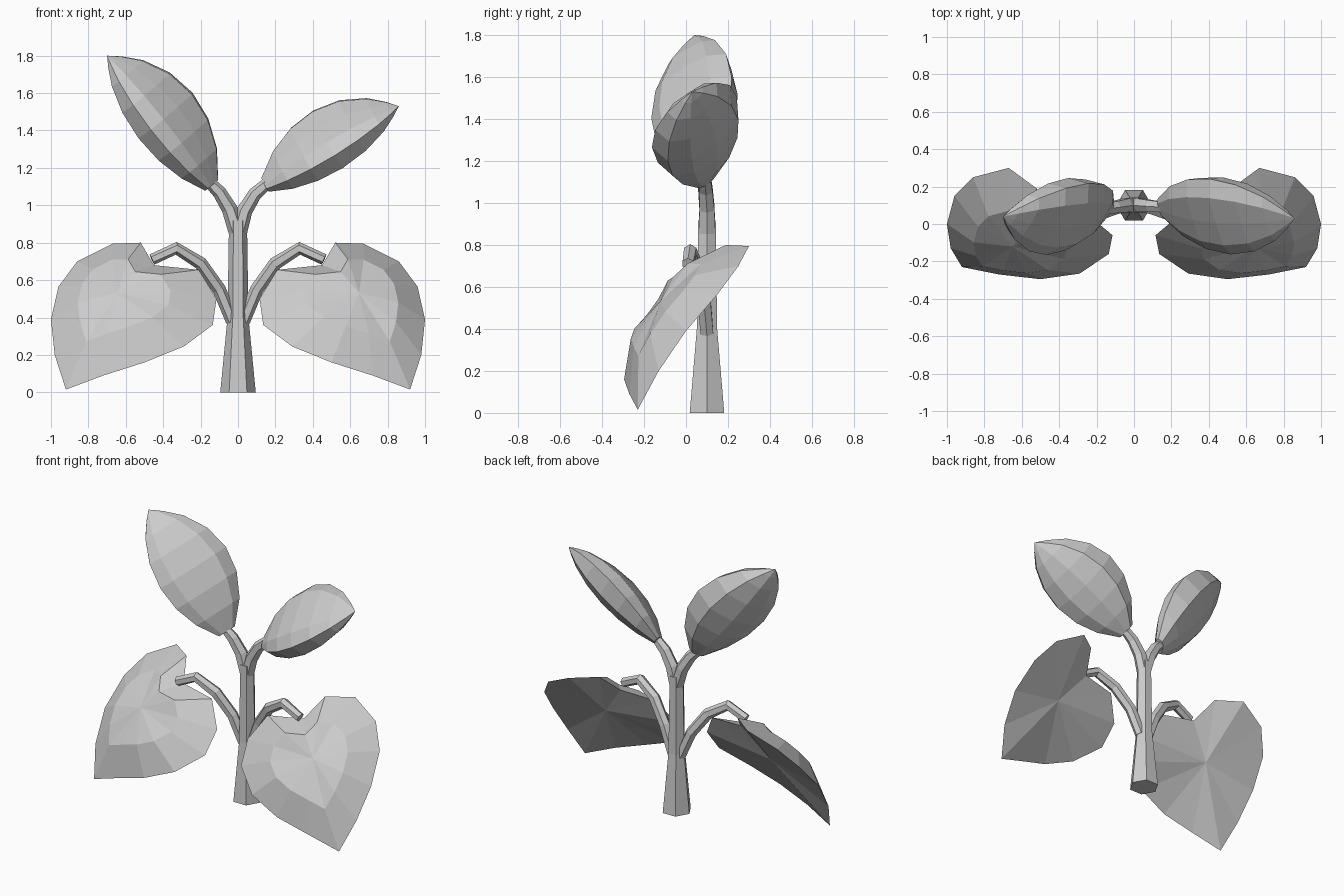
import bpy, bmesh, math
from mathutils import Vector

cube = bpy.data.objects.get("Cube")
if cube:
    bpy.data.objects.remove(cube, do_unlink=True)

grey = bpy.data.materials.new("plain_grey")
grey.use_nodes = True
COLOUR = (0.6, 0.6, 0.6, 1)
grey.diffuse_color = COLOUR
grey.node_tree.nodes["Principled BSDF"].inputs["Base Color"].default_value = COLOUR


def loft(name, rings):
    """Skin a row of rings; a one-point ring closes to a tip, others get a cap."""
    bm = bmesh.new()
    rows = [[bm.verts.new(p) for p in ring] for ring in rings]
    for a, b in zip(rows, rows[1:]):
        n = max(len(a), len(b))
        for i in range(n):
            j = (i + 1) % n
            if len(a) == 1:
                bm.faces.new((a[0], b[j], b[i]))
            elif len(b) == 1:
                bm.faces.new((a[i], a[j], b[0]))
            else:
                bm.faces.new((a[i], a[j], b[j], b[i]))
    for row in (rows[0], rows[-1]):
        if len(row) > 2:
            bm.faces.new(row)
    bmesh.ops.recalc_face_normals(bm, faces=bm.faces)
    mesh = bpy.data.meshes.new(name)
    bm.to_mesh(mesh)
    bm.free()
    mesh.materials.append(grey)
    obj = bpy.data.objects.new(name, mesh)
    bpy.context.collection.objects.link(obj)
    return obj


def tube(name, path, radii):
    """Six-sided tapering tube along a path."""
    pts = [Vector(p) for p in path]
    rings = []
    for i, (p, r) in enumerate(zip(pts, radii)):
        t = (pts[min(i + 1, len(pts) - 1)] - pts[max(i - 1, 0)]).normalized()
        u = Vector((0, 1, 0))
        u = (u - t * u.dot(t)).normalized()
        v = t.cross(u)
        angles = [k * math.tau / 6 for k in range(6)]
        rings.append([p + (v * math.cos(a) + u * math.sin(a)) * r for a in angles])
    return loft(name, rings)


# Pod cross-section: (across the leaf, towards its front face)
POD_SECTION = [(.28, .045), (.20, .11), (.04, .13), (-.11, .14), (-.20, .11),
               (-.195, 0), (-.10, -.065), (.04, -.09), (.20, -.06)]


def pod_leaf(name, base, tip, broad, thickness):
    """Thick pointed leaf, slightly cupped towards the front."""
    base, tip = Vector(base), Vector(tip)
    axis = (tip - base).normalized()
    w = Vector(broad)
    w = (w - axis * w.dot(axis)).normalized()
    t = axis.cross(w) * thickness
    if t.y > 0:
        t = -t
    profile = [(0, .24), (.15, .66), (.32, .92), (.5, 1), (.68, .88), (.84, .58), (.94, .25)]
    rings = [[base.lerp(tip, s) + (w * a + t * b) * f for a, b in POD_SECTION]
             for s, f in profile]
    return loft(name, rings + [[tip]])


def heart_leaf(name, side):
    """Drooping heart-shaped leaf: flat back fan and domed front."""
    rim = [(.45, .06, .68), (.52, .19, .80), (.67, .30, .795), (.86, .25, .70),
           (.96, .15, .565), (1, 0, .39), (.98, -.13, .2), (.92, -.23, .015),
           (.72, -.27, .09), (.5, -.295, .16), (.29, -.265, .245), (.135, -.16, .36),
           (.115, -.06, .5), (.21, .02, .655)]
    rim = [Vector((x * side, y, z)) for x, y, z in rim]
    centre = Vector((.62 * side, -.02, .465))
    normal = Vector((.216 * side, -.81, .54))
    ring = [centre.lerp(p, .56) + normal * .11 for p in rim]
    return loft(name, [[centre], rim, ring, [centre + normal * .125]])


# Main stem
tube("stem", [(0, .1, 0), (0, .1, .4), (0, .1, .92)], [.095, .056, .048])

# Upper forks and their pod leaves
FORK = [.045, .042, .037, .03]
tube("upper_left_branch",
     [(0, .1, .84), (.035, .1, .97), (.09, .095, 1.06), (.17, .09, 1.13)], FORK)
tube("upper_right_branch",
     [(0, .1, .84), (-.045, .1, .98), (-.1, .09, 1.07), (-.17, .08, 1.14)], FORK)
pod_leaf("upper_left_leaf", (.15, .09, 1.1), (.86, .03, 1.53), (-.3, .76, .59), 1)
pod_leaf("upper_right_leaf", (-.15, .08, 1.1), (-.70, .04, 1.80), (.55, .69, .47), 1.1)

# Lower arched arms and heart leaves, mirrored
for label, side in (("left", 1), ("right", -1)):
    arm = [(.03, .1, .38), (.10, .085, .55), (.20, .05, .69), (.33, .02, .77), (.46, .01, .71)]
    tube(f"lower_{label}_arm", [(x * side, y, z) for x, y, z in arm], [.035, .036, .036, .034, .03])
    heart_leaf(f"lower_{label}_leaf", side)
